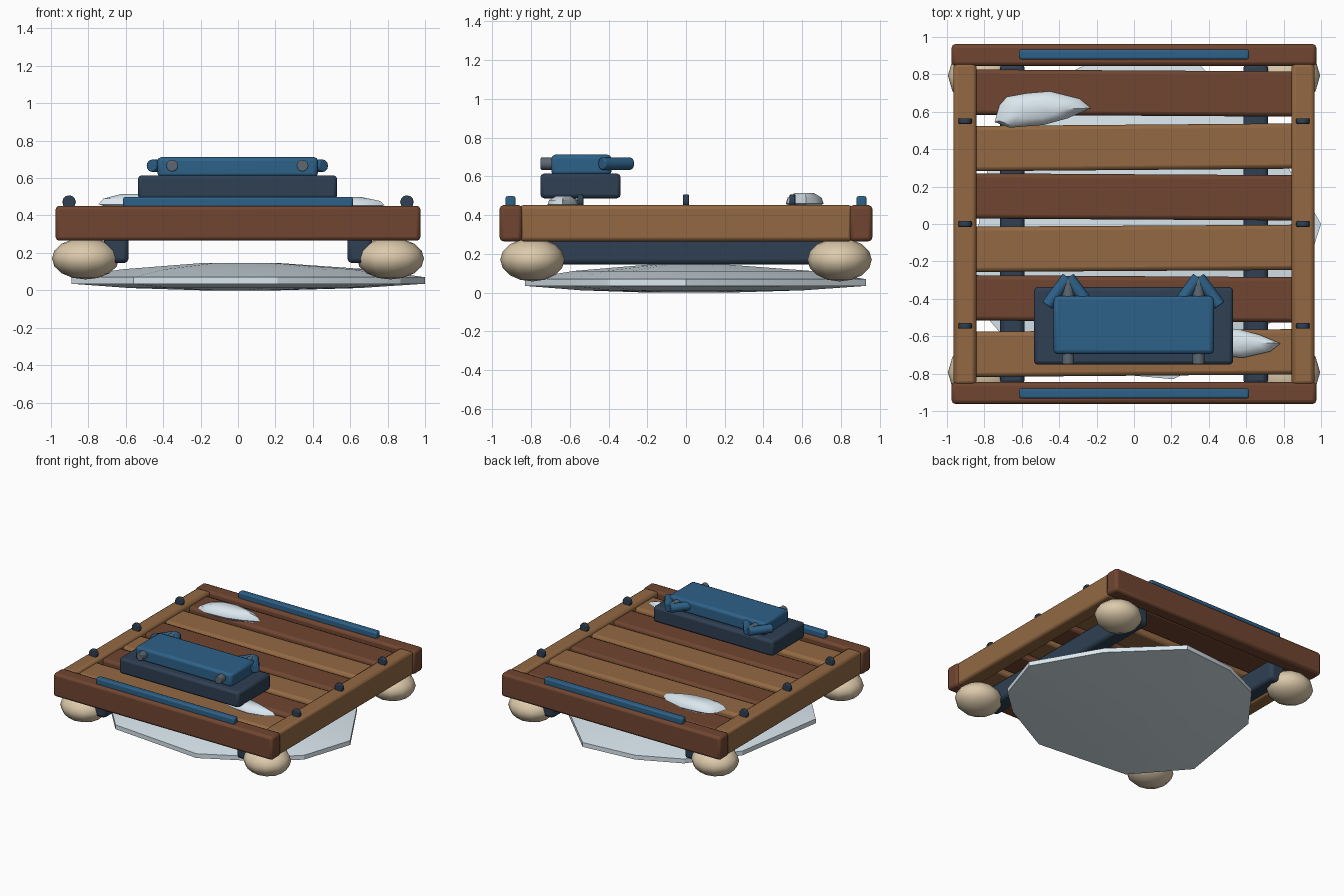
import bpy, bmesh, math
from mathutils import Vector

if "Cube" in bpy.data.objects:
    bpy.data.objects.remove(bpy.data.objects["Cube"])


def mat(name, rgb):
    m = bpy.data.materials.new(name)
    m.diffuse_color = (*rgb, 1)
    m.use_nodes = True
    m.node_tree.nodes["Principled BSDF"].inputs["Base Color"].default_value = m.diffuse_color
    return m


DARK_WOOD = mat("dark_wood", (0.16, 0.06, 0.03))
LIGHT_WOOD = mat("light_wood", (0.29, 0.14, 0.055))
BLUE = mat("blue_paint", (0.027, 0.12, 0.25))
NAVY = mat("navy_metal", (0.028, 0.05, 0.085))
CREAM = mat("cream_float", (0.72, 0.59, 0.41))
ICE = mat("ice", (0.70, 0.80, 0.86))
STEEL = mat("steel", (0.11, 0.14, 0.17))


def finish(o, name, m, bevel=0, angle=35):
    o.name = name
    o.data.materials.append(m)
    if bevel:
        b = o.modifiers.new("bevel", 'BEVEL')
        b.width, b.segments = bevel, 2
    bpy.ops.object.select_all(action='DESELECT')
    bpy.context.view_layer.objects.active = o
    o.select_set(True)
    bpy.ops.object.shade_smooth_by_angle(angle=math.radians(angle))
    return o


def box(name, x, y, z, m, bevel=0.02, rot=0):
    """Bevelled box from (min, max) ranges."""
    bpy.ops.mesh.primitive_cube_add(size=1)
    o = bpy.context.object
    for v in o.data.vertices:
        v.co = Vector([c * (r[1] - r[0]) for c, r in zip(v.co, (x, y, z))])
    o.location = [sum(r) / 2 for r in (x, y, z)]
    o.rotation_euler.z = rot
    return finish(o, name, m, bevel)


def rod(name, a, b, r, m, bevel=0.006):
    a, b = Vector(a), Vector(b)
    bpy.ops.mesh.primitive_cylinder_add(vertices=12, radius=r, depth=(b - a).length)
    o = bpy.context.object
    o.location = (a + b) / 2
    o.rotation_euler = (b - a).to_track_quat('Z', 'Y').to_euler()
    return finish(o, name, m, bevel)


def slab(name, outline, centre, rings, m, angle=20):
    """Stack of scaled copies of an outline; rings = (scale, z)."""
    bm = bmesh.new()
    cx, cy = centre
    loops = [[bm.verts.new((cx + (x - cx) * s, cy + (y - cy) * s, z)) for x, y in outline]
             for s, z in rings]
    n = len(outline)
    for lo, hi in zip(loops, loops[1:]):
        for i in range(n):
            j = (i + 1) % n
            bm.faces.new((lo[i], lo[j], hi[j], hi[i]))
    bm.faces.new(loops[0][::-1])
    bm.faces.new(loops[-1])
    bmesh.ops.recalc_face_normals(bm, faces=bm.faces)
    me = bpy.data.meshes.new(name)
    bm.to_mesh(me)
    bm.free()
    o = bpy.data.objects.new(name, me)
    bpy.context.collection.objects.link(o)
    return finish(o, name, m, 0, angle)


# ice sheet under the raft
sheet = [(1.0, 0), (0.71, 0.50), (0.27, 0.93), (-0.17, 0.89), (-0.50, 0.74), (-0.77, 0.38),
         (-0.89, -0.38), (-0.56, -0.76), (0.21, -0.83), (0.66, -0.59), (0.87, -0.40)]
slab("ice_sheet", sheet, (0, 0),
     [(0.22, 0.0), (0.65, 0.012), (1.0, 0.035), (1.0, 0.07), (0.7, 0.112), (0.2, 0.147)], ICE)

# deck planks
planks = [(-0.69, -0.008), (-0.40, 0.006), (-0.13, -0.006), (0.145, 0.006), (0.41, -0.008), (0.70, 0.006)]
planks = [(y, -r) for y, r in planks]
for i, (y, r) in enumerate(planks):
    box(f"deck_plank_{i+1}", (-0.87, 0.87), (y - 0.121, y + 0.121), (0.30, 0.43),
        DARK_WOOD if i % 2 else LIGHT_WOOD, 0.022, r)

# frame, trim rails, runners, pegs and floats
for s, tag in ((-1, "front"), (1, "back")):
    ys = sorted((s * 0.845, s * 0.962))
    box(f"{tag}_beam", (-0.975, 0.975), ys, (0.265, 0.452), DARK_WOOD, 0.02)
    yr = sorted((s * 0.88, s * 0.932))
    box(f"{tag}_trim_rail", (-0.615, 0.615), yr, (0.44, 0.498), BLUE, 0.01)
for s, tag in ((-1, "left"), (1, "right")):
    box(f"{tag}_beam", sorted((s * 0.843, s * 0.965)), (-0.86, 0.86), (0.265, 0.452), LIGHT_WOOD, 0.02)
    box(f"{tag}_runner", sorted((s * 0.585, s * 0.717)), (-0.86, 0.86), (0.145, 0.31), NAVY, 0.025)
    for i, y in enumerate((-0.545, 0, 0.55)):
        rod(f"{tag}_peg_{i+1}", (s * 0.903, y - 0.015, 0.472), (s * 0.903, y + 0.015, 0.472), 0.036, NAVY)
    for t, end in ((-1, "front"), (1, "back")):
        bpy.ops.mesh.primitive_uv_sphere_add(segments=12, ring_count=8, radius=1)
        o = bpy.context.object
        o.scale = (0.18, 0.166, 0.112)
        o.location = (s * 0.815, t * 0.793, 0.17)
        finish(o, f"{tag}_{end}_float", CREAM, 0, 60)

# ice shards lying on the deck
shard = [(-0.745, 0.545), (-0.72, 0.635), (-0.68, 0.68), (-0.57, 0.70), (-0.45, 0.71),
         (-0.29, 0.67), (-0.23, 0.62), (-0.355, 0.565), (-0.48, 0.53), (-0.665, 0.515)]
rings = [(0.7, 0.435), (1.0, 0.46), (0.9, 0.49), (0.5, 0.515)]
slab("back_ice_shard", shard, (-0.5, 0.61), rings, ICE, 40)
small = [(0.54 + 0.9 * (x + 0.5), -0.63 - 0.85 * (y - 0.61)) for x, y in shard]
slab("front_ice_shard", small, (0.54, -0.63),
     [(s, 0.43 + (z - 0.43) * 0.8) for s, z in rings], ICE, 40)

# equipment box
box("box_base", (-0.535, 0.53), (-0.752, -0.337), (0.487, 0.615), NAVY, 0.02)
box("box_body", (-0.43, 0.427), (-0.695, -0.385), (0.605, 0.712), BLUE, 0.02)
for c, tag in ((-0.352, "left"), (0.345, "right")):
    rod(f"{tag}_axle", (c, -0.75, 0.666), (c, -0.29, 0.666), 0.032, STEEL)
    for s, side in ((-1, "outer"), (1, "inner")):
        rod(f"{tag}_{side}_prong", (c + s * 0.112, -0.435, 0.666), (c + s * 0.002, -0.285, 0.666), 0.033, BLUE)
